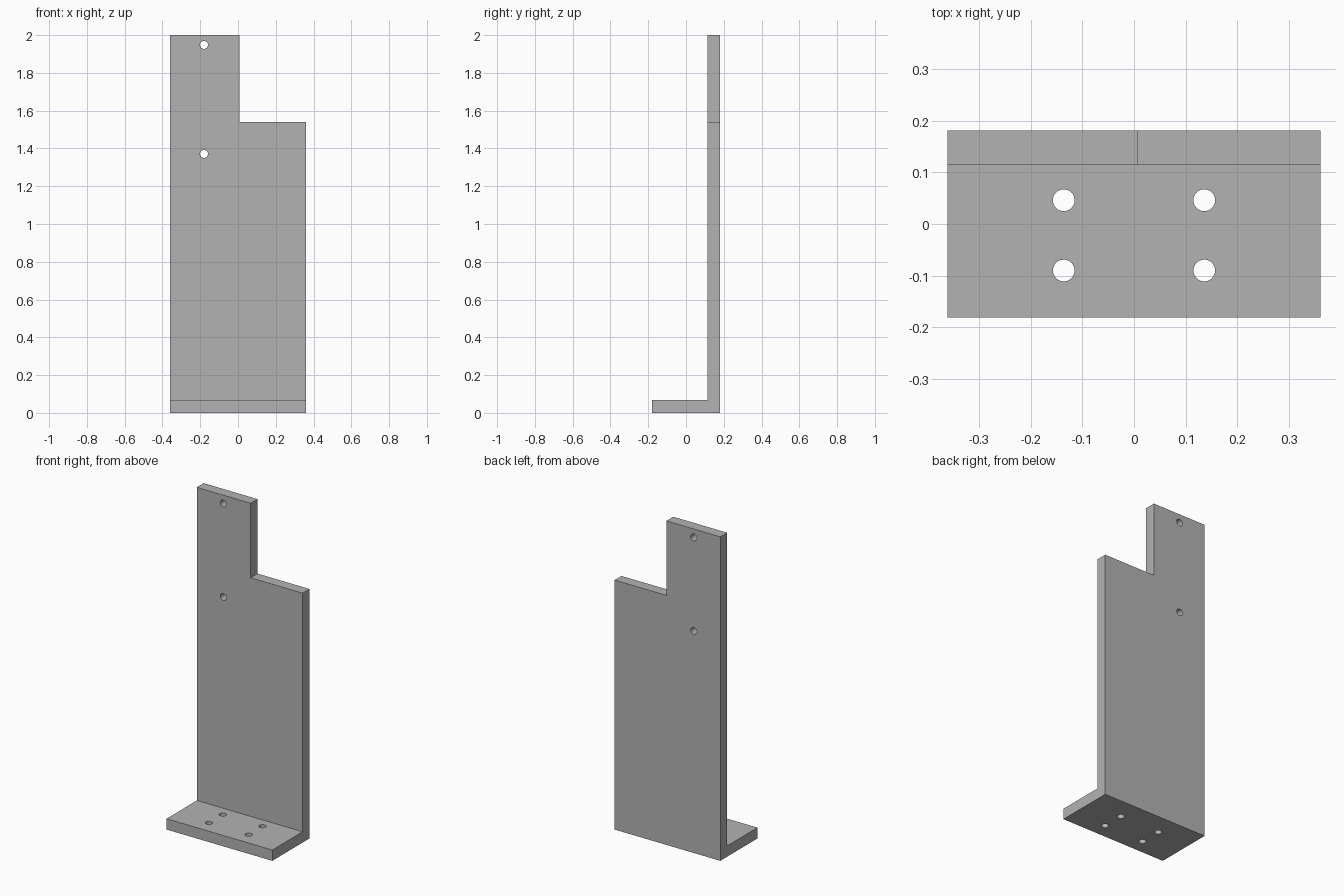
import bpy
import bmesh
from math import pi
from mathutils import Matrix, Vector

cube = bpy.data.objects.get("Cube")
if cube:
    bpy.data.objects.remove(cube, do_unlink=True)

W, D, H = 0.361, 0.181, 2.0      # half width, half depth, height
T = 0.067                        # plate thickness
NOTCH_X, NOTCH_Z = 0.007, 1.54
HOLE_R = 0.021

gray = bpy.data.materials.new("plain gray")
gray.use_nodes = True
gray.diffuse_color = (0.45, 0.45, 0.45, 1)
gray.node_tree.nodes["Principled BSDF"].inputs["Base Color"].default_value = gray.diffuse_color


def make_object(name, bm):
    bmesh.ops.recalc_face_normals(bm, faces=bm.faces)
    mesh = bpy.data.meshes.new(name)
    bm.to_mesh(mesh)
    bm.free()
    mesh.materials.append(gray)
    obj = bpy.data.objects.new(name, mesh)
    bpy.context.collection.objects.link(obj)
    return obj


def add_drill(bm, center, turn):
    bmesh.ops.create_cone(bm, cap_ends=True, segments=40, radius1=HOLE_R, radius2=HOLE_R,
                          depth=0.2, matrix=Matrix.Translation(center) @ turn)


# Angle bracket: L profile swept across the width
bm = bmesh.new()
profile = [(-D, 0), (D, 0), (D, H), (D - T, H), (D - T, T), (-D, T)]
face = bm.faces.new([bm.verts.new((-W, y, z)) for y, z in profile])
swept = bmesh.ops.extrude_face_region(bm, geom=[face])["geom"]
bmesh.ops.translate(bm, vec=(2 * W, 0, 0),
                    verts=[v for v in swept if isinstance(v, bmesh.types.BMVert)])
bracket = make_object("angle_bracket", bm)

# Cutters: upper corner notch, two wall holes, four base holes
bm = bmesh.new()
size = Vector((1, 1, 1))
bmesh.ops.create_cube(bm, size=1, matrix=Matrix.Translation(
    Vector((NOTCH_X, D - 0.5, NOTCH_Z)) + size / 2 + Vector((0, 0, 0))))
for z in (1.948, 1.371):
    add_drill(bm, (-0.18, D - T / 2, z), Matrix.Rotation(pi / 2, 4, "X"))
for x in (-0.136, 0.136):
    for y in (-0.09, 0.046):
        add_drill(bm, (x, y, T / 2), Matrix.Identity(4))
cutter = make_object("cutters", bm)
cutter.hide_render = True

cut = bracket.modifiers.new("cut", "BOOLEAN")
cut.operation = "DIFFERENCE"
cut.solver = "EXACT"
cut.object = cutter

# Apply the cut and discard the cutters
bpy.ops.object.select_all(action="DESELECT")
bracket.select_set(True)
bpy.context.view_layer.objects.active = bracket
bpy.ops.object.modifier_apply(modifier=cut.name)
bpy.data.objects.remove(cutter, do_unlink=True)
bpy.ops.object.shade_smooth_by_angle(angle=pi / 6)
